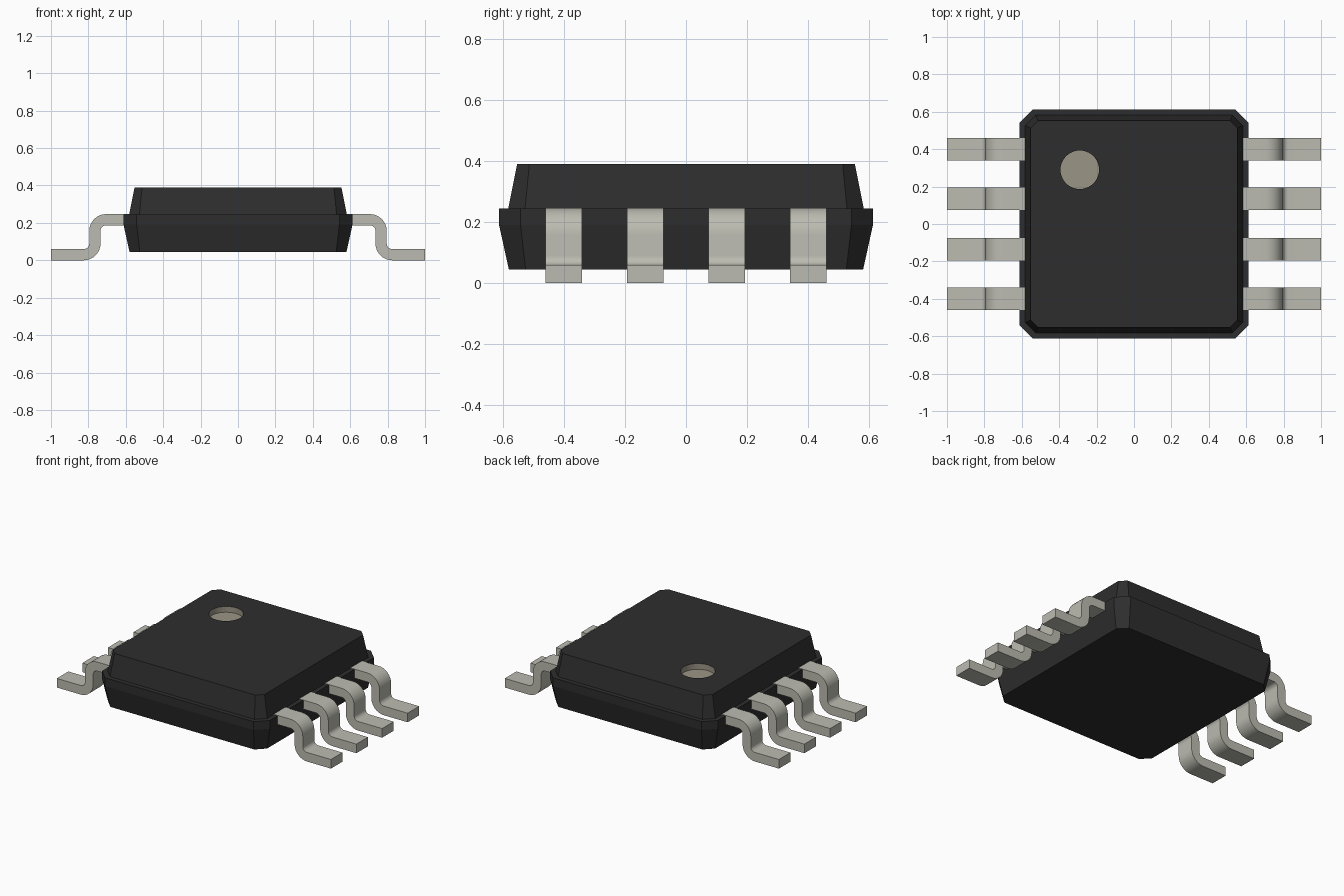
import bpy
import bmesh
import math

cube = bpy.data.objects.get("Cube")
if cube:
    bpy.data.objects.remove(cube, do_unlink=True)


def make_material(name, rgb, roughness, metallic=0.0):
    mat = bpy.data.materials.new(name)
    mat.use_nodes = True
    mat.diffuse_color = (*rgb, 1)
    bsdf = next(n for n in mat.node_tree.nodes if n.type == 'BSDF_PRINCIPLED')
    bsdf.inputs["Base Color"].default_value = (*rgb, 1)
    bsdf.inputs["Roughness"].default_value = roughness
    bsdf.inputs["Metallic"].default_value = metallic
    return mat


black = make_material("black_plastic", (0.027, 0.027, 0.027), 0.6)
metal = make_material("tin_metal", (0.50, 0.50, 0.44), 0.5)
beige = make_material("marker_beige", (0.33, 0.30, 0.24), 0.6)


def finish(bm, name, mats):
    bmesh.ops.recalc_face_normals(bm, faces=bm.faces)
    mesh = bpy.data.meshes.new(name)
    bm.to_mesh(mesh)
    bm.free()
    for m in mats:
        mesh.materials.append(m)
    return mesh


def add_object(name, mesh):
    obj = bpy.data.objects.new(name, mesh)
    bpy.context.collection.objects.link(obj)
    return obj


def bridge(bm, a, b, mat=0):
    for i in range(len(a)):
        j = (i + 1) % len(a)
        bm.faces.new((a[i], a[j], b[j], b[i])).material_index = mat


def loop_edges(bm, ring):
    edges = []
    for i, v in enumerate(ring):
        w = ring[(i + 1) % len(ring)]
        edges.append(bm.edges.get((v, w)) or bm.edges.new((v, w)))
    return edges


# Package body: stacked chamfered squares (height, half width, corner cut)
LEVELS = [(0.045, 0.58, 0.055), (0.19, 0.612, 0.07), (0.245, 0.612, 0.07),
          (0.245, 0.582, 0.055), (0.39, 0.553, 0.04)]
bm = bmesh.new()
rings = []
for z, h, c in LEVELS:
    k = h - c
    pts = [(h, -k), (h, k), (k, h), (-k, h), (-h, k), (-h, -k), (-k, -h), (k, -h)]
    rings.append([bm.verts.new((x, y, z)) for x, y in pts])
bm.faces.new(rings[0])
for lower, upper in zip(rings, rings[1:]):
    bridge(bm, lower, upper)

# Round marker recess in the top face
CX, CY, RADIUS, TOP, FLOOR, SEG = -0.29, 0.29, 0.103, 0.39, 0.352, 40


def circle(z):
    return [bm.verts.new((CX + RADIUS * math.cos(math.tau * i / SEG),
                          CY + RADIUS * math.sin(math.tau * i / SEG), z))
            for i in range(SEG)]


rim, floor = circle(TOP), circle(FLOOR)
bmesh.ops.triangle_fill(bm, use_beauty=True, normal=(0, 0, 1),
                        edges=loop_edges(bm, rings[-1]) + loop_edges(bm, rim))
bridge(bm, rim, floor, 1)
bm.faces.new(floor).material_index = 1
add_object("package_body", finish(bm, "package_body", [black, beige]))

# Gull-wing lead: S-shaped side profile given width along y
OUTER, INNER, WIDTH, STEPS = 0.09, 0.03, 0.12, 8
UPPER, LOWER = (0.705, 0.157), (0.825, 0.09)


def arc(center, r, start, end):
    return [(center[0] + r * math.cos(math.radians(start + (end - start) * i / STEPS)),
             center[1] + r * math.sin(math.radians(start + (end - start) * i / STEPS)))
            for i in range(STEPS + 1)]


profile = ([(0.56, 0.247)] + arc(UPPER, OUTER, 90, 0) + arc(LOWER, INNER, 180, 270)
           + [(1.0, 0.06), (1.0, 0.0)]
           + arc(LOWER, OUTER, 270, 180) + arc(UPPER, INNER, 0, 90) + [(0.56, 0.187)])
bm = bmesh.new()
near = [bm.verts.new((x, -WIDTH / 2, z)) for x, z in profile]
far = [bm.verts.new((x, WIDTH / 2, z)) for x, z in profile]
bm.faces.new(near)
bm.faces.new(far)
bridge(bm, near, far)
lead_mesh = finish(bm, "lead", [metal])

# Four leads on each side
for side, angle in (("left", 0.0), ("right", math.pi)):
    for i, y in enumerate((-0.4, -0.134, 0.134, 0.4)):
        lead = add_object(f"{side}_lead_{i + 1}", lead_mesh)
        lead.location.y = y
        lead.rotation_euler.z = angle

# Smooth the lead bends, keep their edges sharp
bpy.ops.object.select_all(action='DESELECT')
lead.select_set(True)
bpy.context.view_layer.objects.active = lead
bpy.ops.object.shade_smooth_by_angle(angle=math.radians(30))
